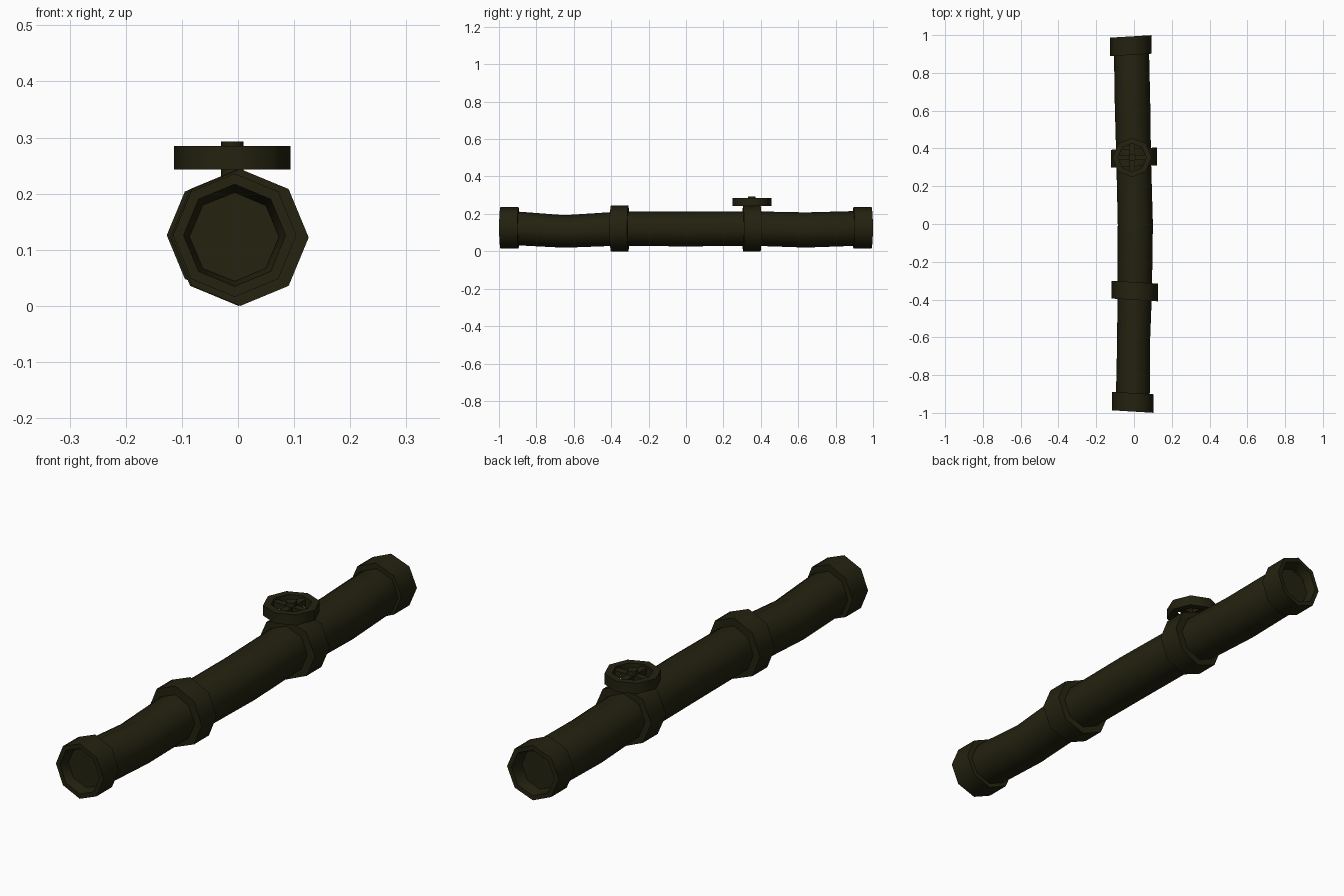
import bpy, bmesh, math

if "Cube" in bpy.data.objects:
    bpy.data.objects.remove(bpy.data.objects["Cube"])

mat = bpy.data.materials.new("dark olive metal")
mat.diffuse_color = (0.017, 0.016, 0.005, 1)
mat.use_nodes = True
mat.node_tree.nodes["Principled BSDF"].inputs["Base Color"].default_value = mat.diffuse_color


def finish(name, bm, angle=50):
    bmesh.ops.recalc_face_normals(bm, faces=bm.faces)
    me = bpy.data.meshes.new(name)
    bm.to_mesh(me)
    bm.free()
    ob = bpy.data.objects.new(name, me)
    bpy.context.collection.objects.link(ob)
    me.materials.append(mat)
    bpy.context.view_layer.objects.active = ob
    for o in bpy.context.selected_objects:
        o.select_set(False)
    ob.select_set(True)
    bpy.ops.object.shade_smooth_by_angle(angle=math.radians(angle))
    return ob


def tube(name, rings, slope=0.0, axis="Y", closed=False, turn=0.0):
    """Eight-sided skin through rings (along, centre_a, centre_b, radius)."""
    bm = bmesh.new()
    loops = []
    for t, a, b, r in rings:
        loop = []
        for i in range(8):
            w = math.tau * i / 8 + turn
            u, v = r * math.cos(w), r * math.sin(w)
            p = (a + u, t + slope * u, b + v) if axis == "Y" else (a + u, b + v, t)
            loop.append(bm.verts.new(p))
        loops.append(loop)
    pairs = list(zip(loops, loops[1:]))
    if closed:
        pairs.append((loops[-1], loops[0]))
    for p, q in pairs:
        for i in range(8):
            j = (i + 1) % 8
            bm.faces.new((p[i], p[j], q[j], q[i]))
    if not closed:
        bm.faces.new(loops[0])
        bm.faces.new(loops[-1])
    return finish(name, bm)


def box(name, centre, size):
    bm = bmesh.new()
    bmesh.ops.create_cube(bm, size=1)
    for v in bm.verts:
        v.co = [c + k * s for c, k, s in zip(centre, v.co, size)]
    return finish(name, bm, 30)


# Slightly crooked pipe body; its ends form the recessed plates
tube("pipe", [
    (-0.95, -0.006, 0.122, 0.083),
    (-0.88, -0.005, 0.121, 0.090),
    (-0.65, -0.003, 0.106, 0.087),
    (-0.36, 0.004, 0.121, 0.091),
    (0.0, 0.007, 0.119, 0.093),
    (0.35, -0.002, 0.122, 0.092),
    (0.64, -0.008, 0.114, 0.094),
    (0.90, -0.013, 0.122, 0.093),
    (0.95, -0.015, 0.122, 0.083)])


# Middle collars
for name, y, x, slope in (("front_collar", -0.355, 0.004, -0.06),
                          ("back_collar", 0.352, 0.001, 0.05)):
    tube(name, [(y - 0.047, x, 0.122, 0.122), (y + 0.047, x, 0.122, 0.122)], slope)

# End collars, open toward the ends
for name, s, x, slope in (("front_end_collar", -1, -0.006, -0.06),
                          ("back_end_collar", 1, -0.017, 0.06)):
    tube(name, [(s * 0.895, x, 0.126, 0.080),
                (s * 0.895, x, 0.126, 0.110),
                (s * 0.993, x, 0.126, 0.110),
                (s * 0.993, x, 0.126, 0.091),
                (s * 0.950, x, 0.123, 0.079)], slope, closed=True)

# Valve wheel: rim, spokes, stem
WX, WY = -0.010, 0.352
tube("wheel_rim", [(z, WX, WY, r) for z, r in
                   ((0.243, 0.075), (0.243, 0.104), (0.285, 0.104), (0.285, 0.075))],
     axis="Z", closed=True)
box("wheel_spoke_across", (WX, WY, 0.264), (0.16, 0.026, 0.024))
box("wheel_spoke_along", (WX, WY, 0.264), (0.026, 0.16, 0.024))
tube("valve_stem", [(0.20, WX, WY, 0.020), (0.293, WX, WY, 0.020)], axis="Z")
